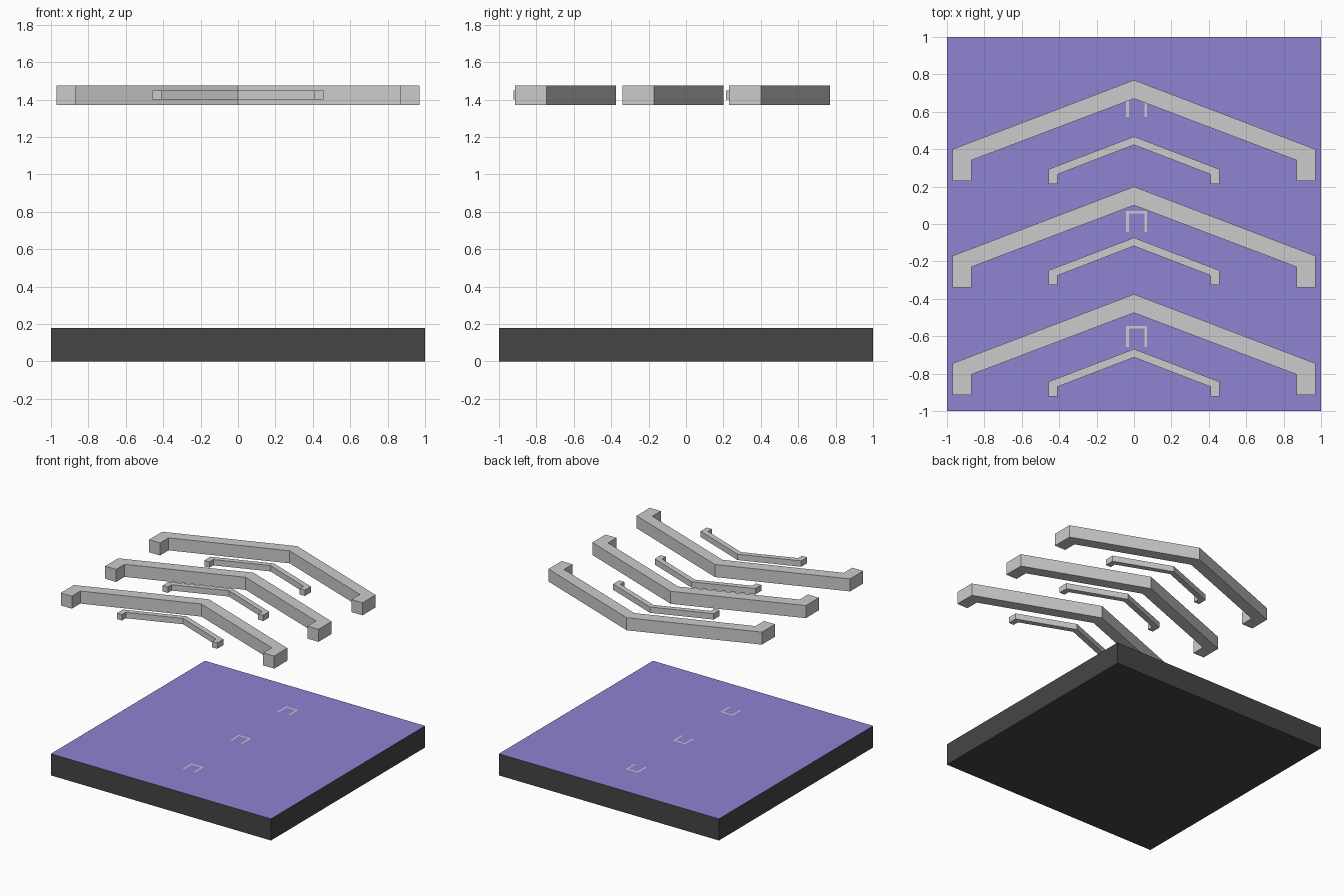
import bpy, bmesh

if "Cube" in bpy.data.objects:
    bpy.data.objects.remove(bpy.data.objects["Cube"])


def material(name, rgb):
    m = bpy.data.materials.new(name)
    m.diffuse_color = (*rgb, 1)
    m.use_nodes = True
    m.node_tree.nodes["Principled BSDF"].inputs["Base Color"].default_value = m.diffuse_color
    return m


def prism(name, outline, z0, z1):
    """Extrude a flat outline from z0 to z1 (flat face only if z0 == z1)."""
    bm = bmesh.new()
    face = bm.faces.new([bm.verts.new((x, y, z0)) for x, y in outline])
    face.normal_update()
    if face.normal.z < 0:
        face.normal_flip()
    if z1 > z0:
        res = bmesh.ops.extrude_face_region(bm, geom=[face], use_keep_orig=True)
        top = [v for v in res["geom"] if isinstance(v, bmesh.types.BMVert)]
        bmesh.ops.translate(bm, verts=top, vec=(0, 0, z1 - z0))
        bmesh.ops.recalc_face_normals(bm, faces=bm.faces)
    mesh = bpy.data.meshes.new(name)
    bm.to_mesh(mesh)
    bm.free()
    ob = bpy.data.objects.new(name, mesh)
    bpy.context.collection.objects.link(ob)
    return ob


def chevron(name, half, y, z0, z1):
    """Mirror a right-half outline (first and last points on x = 0)."""
    outline = half + [(-x, v) for x, v in half[-2:0:-1]]
    return prism(name, [(x, v + y) for x, v in outline], z0, z1)


# Base plate: dark sides and bottom, purple top
base = prism("base_plate", [(-1, -1), (1, -1), (1, 1), (-1, 1)], 0, 0.178)
base.data.materials.append(material("dark", (0.06, 0.06, 0.06)))
base.data.materials.append(material("purple", (0.27, 0.23, 0.64)))
for p in base.data.polygons:
    p.material_index = 1 if p.normal.z > 0.5 else 0

# Floating chevrons, large and small, outlines relative to their apex
large = [(0, 0), (0.97, -0.37), (0.97, -0.54), (0.87, -0.54), (0.87, -0.43), (0, -0.1)]
small = [(0, 0), (0.457, -0.175), (0.457, -0.253), (0.41, -0.253), (0.41, -0.203), (0, -0.045)]
for i, y in enumerate((0.77, 0.2, -0.375)):
    chevron(f"large_chevron_{i + 1}", large, y, 1.372, 1.475)
for i, y in enumerate((0.468, -0.073, -0.668)):
    chevron(f"small_chevron_{i + 1}", small, y, 1.4, 1.448)

# Thin bracket markings lying on the plate
bracket = [(-0.042, 0), (0.07, 0), (0.07, -0.112), (0.056, -0.112),
           (0.056, -0.014), (-0.028, -0.014), (-0.028, -0.112), (-0.042, -0.112)]
for i, y in enumerate((0.683, 0.07, -0.545)):
    prism(f"bracket_marking_{i + 1}", [(x, v + y) for x, v in bracket], 0.18, 0.18)
